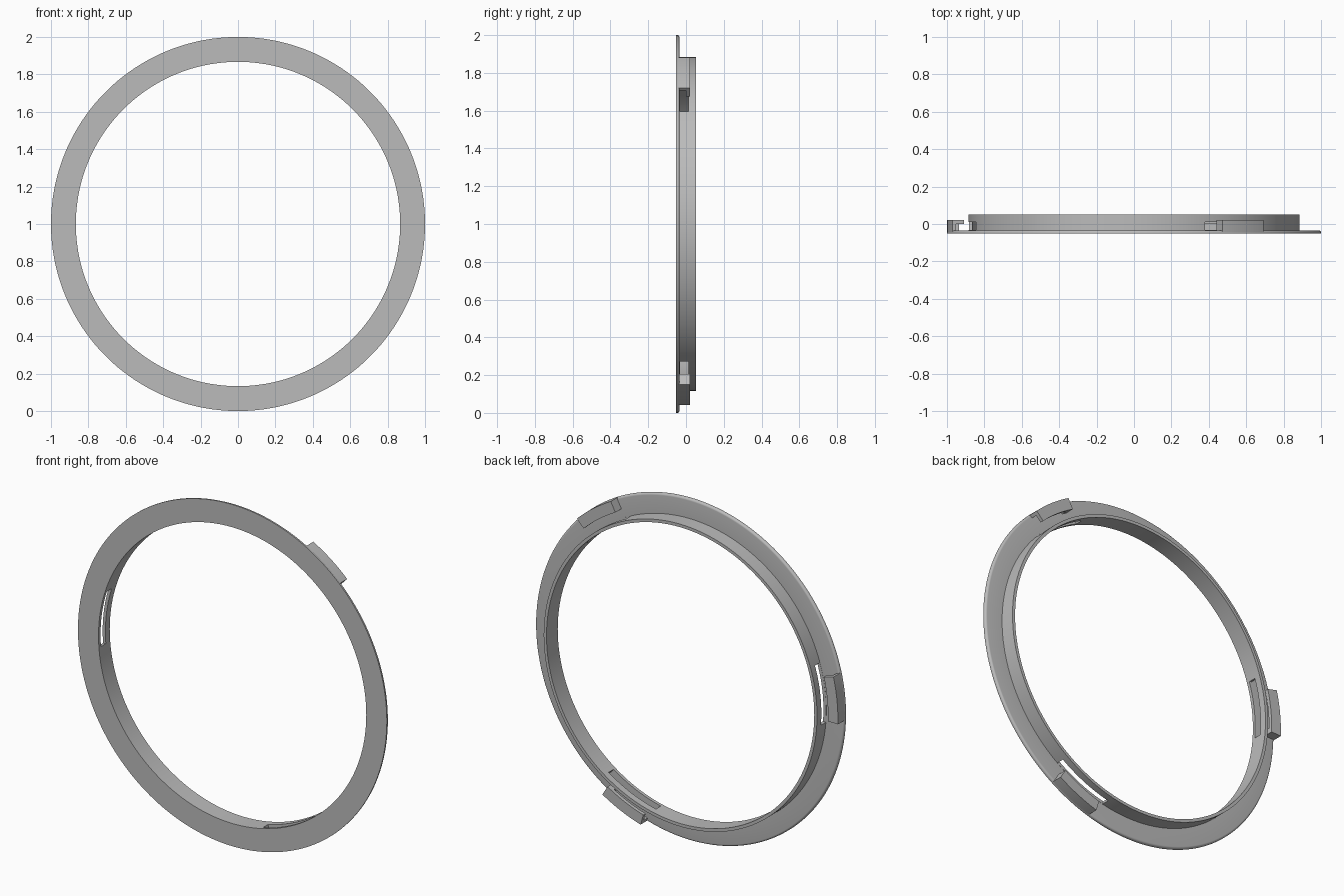
import bpy
import math

cube = bpy.data.objects.get("Cube")
if cube:
    bpy.data.objects.remove(cube, do_unlink=True)

grey = bpy.data.materials.new("satin grey")
grey.use_nodes = True
colour = (0.5, 0.5, 0.5, 1)
grey.diffuse_color = colour
grey.node_tree.nodes["Principled BSDF"].inputs["Base Color"].default_value = colour


def sweep(name, profile, start=0, end=360, steps=180):
    """Sweep an (r, y) profile, wound outward then back, around the ring axis."""
    full = end - start >= 360
    n = len(profile)
    rings = steps if full else steps + 1
    verts, faces = [], []
    for i in range(rings):
        a = math.radians(start + (end - start) * i / steps)
        verts += [(r * math.cos(a), y, 1 + r * math.sin(a)) for r, y in profile]
    for i in range(steps):
        j = (i + 1) % rings
        for k in range(n):
            m = (k + 1) % n
            faces.append((i * n + k, i * n + m, j * n + m, j * n + k))
    if not full:
        faces.append(tuple(reversed(range(n))))
        faces.append(tuple(range((rings - 1) * n, rings * n)))
    mesh = bpy.data.meshes.new(name)
    mesh.from_pydata(verts, [], faces)
    mesh.materials.append(grey)
    obj = bpy.data.objects.new(name, mesh)
    bpy.context.collection.objects.link(obj)
    # Make every solid face outward
    bpy.context.view_layer.objects.active = obj
    bpy.ops.object.mode_set(mode="EDIT")
    bpy.ops.mesh.select_all(action="SELECT")
    bpy.ops.mesh.normals_make_consistent(inside=False)
    bpy.ops.object.mode_set(mode="OBJECT")
    return obj


def block(r0, r1, y0, y1):
    return [(r0, y0), (r1, y0), (r1, y1), (r0, y1)]


def cut(obj, cutter):
    cutter.hide_render = True
    mod = obj.modifiers.new("cut", "BOOLEAN")
    mod.operation = "DIFFERENCE"
    mod.solver = "EXACT"
    mod.object = cutter
    bpy.context.view_layer.objects.active = obj
    bpy.ops.object.modifier_apply(modifier=mod.name)
    bpy.data.objects.remove(cutter, do_unlink=True)


def smooth(obj):
    bpy.ops.object.select_all(action="DESELECT")
    obj.select_set(True)
    bpy.context.view_layer.objects.active = obj
    bpy.ops.object.shade_smooth_by_angle(angle=math.radians(35))


# Flange with a rounded rear rim, and the tube standing behind it
INNER, TUBE, OUTER = 0.867, 0.885, 1.0
FRONT, FLANGE, LIP, BACK = -0.052, -0.034, 0.022, 0.052
ROUND = 0.012
rim = [(OUTER - ROUND + ROUND * math.cos(t), FLANGE - ROUND + ROUND * math.sin(t))
       for t in (math.radians(d) for d in range(0, 91, 18))]
profile = [(INNER, FRONT), (OUTER, FRONT)] + rim
profile += [(TUBE, FLANGE), (TUBE, BACK), (INNER, BACK)]
ring = sweep("flanged_ring", profile)

# Three hooked locking tabs, each beside a slot through the tube
for i in range(3):
    mid = 54 + 120 * i
    slot = sweep("slot_cutter", block(0.84, 0.92, FLANGE + 0.001, 0.012),
                 mid - 11.6, mid + 10.6, 16)
    cut(ring, slot)

    tab = sweep(f"locking_tab_{i + 1}", block(0.935, 0.999, FLANGE - 0.008, LIP),
                mid - 7.8, mid + 7.8, 16)
    channel = sweep("channel_cutter", block(0.9, 0.979, FLANGE - 0.02, 0.001),
                    mid - 9, mid + 5.8, 16)
    cut(tab, channel)
    smooth(tab)

smooth(ring)
